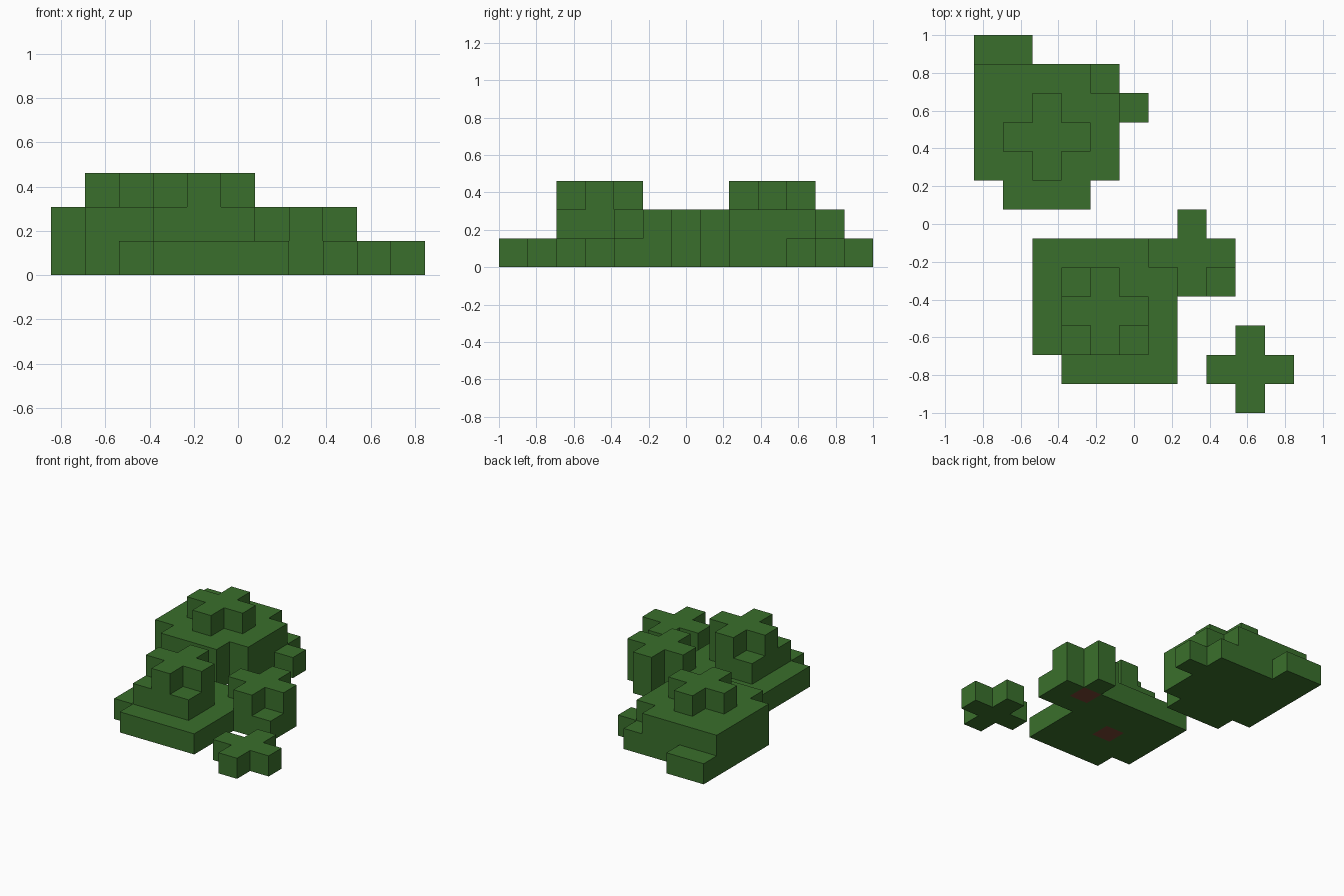
import bpy
import bmesh
from mathutils import Vector

default = bpy.data.objects.get("Cube")
if default:
    bpy.data.objects.remove(default)

U = 2 / 13                                # edge length of one block
ORIGIN = Vector((-5.5 * U, -1, 0))        # corner of the block grid


def make_material(name, rgb):
    mat = bpy.data.materials.new(name)
    mat.use_nodes = True
    color = (*rgb, 1)
    mat.diffuse_color = color
    mat.node_tree.nodes["Principled BSDF"].inputs["Base Color"].default_value = color
    return mat


leaf = make_material("leaf green", (0.042, 0.159, 0.025))
bark = make_material("bark brown", (0.19, 0.062, 0.032))


def box(x, y, z, w, d, h):
    """Set of blocks filling a box that starts at block x, y, z."""
    return {(i, j, k) for i in range(x, x + w)
            for j in range(y, y + d) for k in range(z, z + h)}


def cross(x, y, z, h=1):
    """Plus-shaped cluster centred on block x, y."""
    return box(x - 1, y, z, 3, 1, h) | box(x, y - 1, z, 1, 3, h)


# Large bush at the back: thick body, low side tufts, plus-shaped crown
back = (box(0, 8, 0, 5, 4, 2) - box(4, 11, 1, 1, 1, 1)) | box(1, 7, 0, 3, 1, 2)
back |= box(0, 12, 0, 2, 1, 1) | box(5, 10, 0, 1, 1, 1) | cross(2, 9, 2)

# Stepped bush at the front
front = box(2, 2, 0, 5, 4, 1) | box(3, 1, 0, 4, 1, 1)
front |= (box(3, 2, 1, 3, 3, 1) - {(5, 4, 1)}) | cross(4, 3, 2)

# Tall plus-shaped bush leaning on the front one, with a low corner tuft
side = (cross(7, 5, 0, 2) | {(8, 4, 0)}) - front

# Small loose sprig
sprig = cross(9, 1, 0)

bushes = {"back_bush": (back, None), "front_bush": (front, (4, 3, 0)),
          "side_bush": (side, (7, 5, 0)), "small_sprig": (sprig, None)}
filled = back | front | side | sprig


def build(name, blocks, trunk):
    bm = bmesh.new()
    trunk_faces = []
    for block in sorted(blocks):
        center = Vector(block) + Vector((0.5, 0.5, 0.5))
        for axis in range(3):
            for sign in (-1, 1):
                normal = Vector((0, 0, 0))
                normal[axis] = sign
                # Only outer block sides become faces
                if tuple(int(a + b) for a, b in zip(block, normal)) in filled:
                    continue
                u = Vector((0, 0, 0))
                u[(axis + 1) % 3] = 0.5
                v = normal.cross(u)
                mid = center + normal / 2
                corners = (mid - u - v, mid + u - v, mid + u + v, mid - u + v)
                face = bm.faces.new([bm.verts.new(ORIGIN + c * U) for c in corners])
                if block == trunk and axis == 2 and sign < 0:
                    trunk_faces.append(face)
    # Trunk end inset into the underside
    if trunk_faces:
        bmesh.ops.inset_individual(bm, faces=trunk_faces, thickness=U * 0.12)
        for face in trunk_faces:
            face.material_index = 1
    bmesh.ops.remove_doubles(bm, verts=bm.verts, dist=0.001)
    mesh = bpy.data.meshes.new(name)
    bm.to_mesh(mesh)
    bm.free()
    mesh.materials.append(leaf)
    if trunk:
        mesh.materials.append(bark)
    bpy.context.collection.objects.link(bpy.data.objects.new(name, mesh))


for bush_name, (bush_blocks, trunk_block) in bushes.items():
    build(bush_name, bush_blocks, trunk_block)
